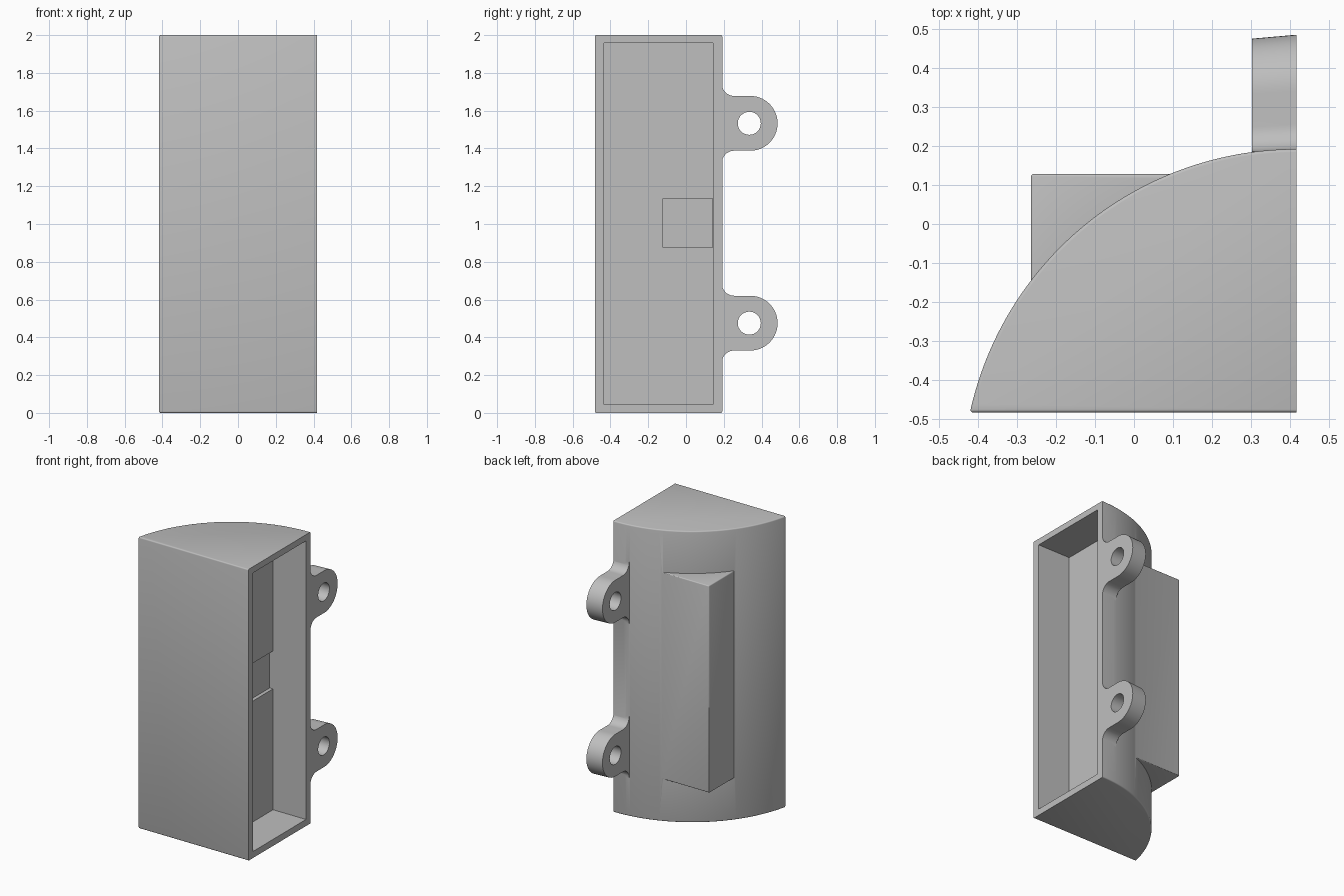
import bpy, bmesh, math

if "Cube" in bpy.data.objects:
    bpy.data.objects.remove(bpy.data.objects["Cube"])

XR, YF, YB = 0.417, -0.483, 0.192      # open side, front, rear of the housing
R = 0.857                              # radius of the curved wall
YC = YB - R

grey = bpy.data.materials.new("plain grey")
grey.diffuse_color = (0.52, 0.52, 0.52, 1)
grey.use_nodes = True
grey.node_tree.nodes["Principled BSDF"].inputs["Base Color"].default_value = grey.diffuse_color


def make(name, bm):
    bmesh.ops.recalc_face_normals(bm, faces=bm.faces[:])
    me = bpy.data.meshes.new(name)
    bm.to_mesh(me)
    bm.free()
    me.materials.append(grey)
    ob = bpy.data.objects.new(name, me)
    bpy.context.collection.objects.link(ob)
    return ob


def extrude(points, offset):
    """Closed 3D outline pushed along an offset."""
    bm = bmesh.new()
    face = bm.faces.new([bm.verts.new(p) for p in points])
    new = bmesh.ops.extrude_face_region(bm, geom=[face])["geom"]
    bmesh.ops.translate(bm, vec=offset,
                        verts=[v for v in new if isinstance(v, bmesh.types.BMVert)])
    return bm


def box(x, y, z):
    return extrude([(x[0], y[0], z[0]), (x[1], y[0], z[0]),
                    (x[1], y[1], z[0]), (x[0], y[1], z[0])], (0, 0, z[1] - z[0]))


def soften(bm, width, keep):
    """Round the sharp edges for which keep(edge) holds."""
    bmesh.ops.recalc_face_normals(bm, faces=bm.faces[:])
    edges = [e for e in bm.edges if e.calc_face_angle(0) > 0.6 and keep(e)]
    bmesh.ops.bevel(bm, geom=edges, offset=width, segments=3, profile=0.5, affect='EDGES')


def boolean(ob, tool, op):
    mod = ob.modifiers.new(op.lower(), 'BOOLEAN')
    mod.object, mod.operation, mod.solver = tool, op, 'EXACT'
    bpy.context.view_layer.objects.active = ob
    bpy.ops.object.modifier_apply(modifier=mod.name)
    bpy.data.objects.remove(tool)


def arc(cy, cz, r, a0, a1, n):
    return [(cy + r * math.cos(math.radians(a0 + (a1 - a0) * i / n)),
             cz + r * math.sin(math.radians(a0 + (a1 - a0) * i / n))) for i in range(n + 1)]


# Housing: flat front and open side joined by a curved wall
end = 180 - math.degrees(math.asin((YF - YC) / R))
outline = [(XR, YF, 0)] + [(XR + x, YC + y, 0) for x, y in arc(0, 0, R, 90, end, 48)]
bm = extrude(outline, (0, 0, 2))
soften(bm, 0.008, lambda e: not all(v.co.x > XR - 0.001 for v in e.verts))
housing = make("housing", bm)

# Rear block growing out of the curved wall
bm = box((-0.264, 0.1), (-0.16, 0.128), (0.29, 1.71))
soften(bm, 0.006, lambda e: all(v.co.y > 0.12 for v in e.verts)
       or all(v.co.z > 1.7 and v.co.x < 0 for v in e.verts))
boolean(housing, make("rear_block", bm), 'UNION')

# Mounting ears: rounded tabs with filleted roots and a screw hole
for z in (0.475, 1.533):
    r, f, cy, root = 0.145, 0.065, 0.34, YB - 0.002
    prof = [(0.165, z - r - f)]
    prof += arc(root + f, z - r - f, f, 180, 90, 10)
    prof += arc(cy, z, r, -90, 90, 28)
    prof += arc(root + f, z + r + f, f, 270, 180, 10)
    prof += [(0.165, z + r + f)]
    bm = extrude([(XR, y, h) for y, h in prof], (0.302 - XR, 0, 0))
    for v in bm.verts:                 # outer end leans slightly
        if v.co.x < 0.35 and v.co.y > 0.18:
            v.co.y -= 0.004 + 0.006 * (v.co.y - 0.18) / 0.3
    boolean(housing, make("mounting_ear", bm), 'UNION')
    hole = extrude([(0.5, y, h) for y, h in arc(0.335, z, 0.061, 0, 360, 32)[:-1]],
                   (-0.3, 0, 0))
    boolean(housing, make("screw_hole", hole), 'DIFFERENCE')

# Cavity in the open side, with a shallow notch in its inner wall
boolean(housing, make("cavity", box((0.167, 0.6), (-0.433, 0.142), (0.045, 1.957))),
        'DIFFERENCE')
boolean(housing, make("notch", box((0.142, 0.3), (-0.121, 0.1415), (0.875, 1.135))),
        'DIFFERENCE')

bpy.ops.object.select_all(action='DESELECT')
housing.select_set(True)
bpy.context.view_layer.objects.active = housing
bpy.ops.object.shade_smooth_by_angle(angle=math.radians(35))
